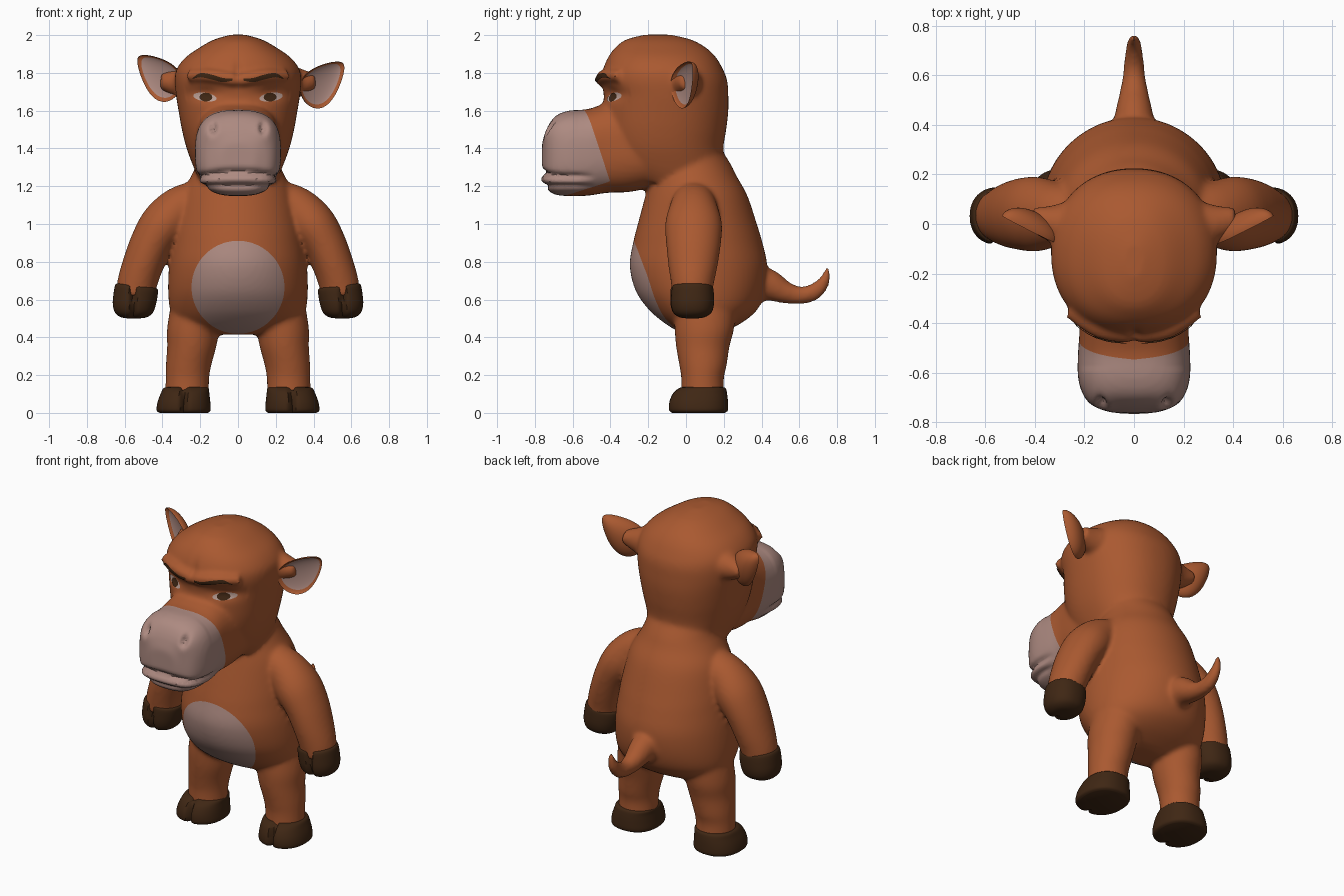
import bpy, bmesh, math
from mathutils import Vector
from mathutils.bvhtree import BVHTree

if "Cube" in bpy.data.objects:
    bpy.data.objects.remove(bpy.data.objects["Cube"])


def material(name, rgb):
    m = bpy.data.materials.new(name)
    m.diffuse_color = (*rgb, 1)
    m.use_nodes = True
    m.node_tree.nodes["Principled BSDF"].inputs["Base Color"].default_value = m.diffuse_color
    return m


BROWN = material("brown_hide", (0.40, 0.10, 0.03))
PINK = material("dusty_pink", (0.42, 0.255, 0.22))
DARK = material("dark_hoof", (0.05, 0.02, 0.007))
PALE = material("eye_pale", (0.52, 0.36, 0.31))


def finish(bm, name, mats):
    me = bpy.data.meshes.new(name)
    bm.to_mesh(me)
    bm.free()
    ob = bpy.data.objects.new(name, me)
    bpy.context.collection.objects.link(ob)
    for m in mats:
        me.materials.append(m)
    return ob


def resample(rows, k=4):
    """Smooth curve through rows of numbers."""
    out = []
    for i in range(len(rows) - 1):
        p = [rows[max(0, min(len(rows) - 1, i + j))] for j in (-1, 0, 1, 2)]
        for s in range(k):
            t = s / k
            out.append([0.5 * (2*b + (c-a)*t + (2*a-5*b+4*c-d)*t*t + (3*b-a-3*c+d)*t**3)
                        for a, b, c, d in zip(*p)])
    return out + [list(rows[-1])]


def loft(bm, rings, e=2.0, n=64):
    """Skin closed rings given as (centre, half axis U, half axis V)."""
    loops = []
    for c, u, v in rings:
        loop = []
        for i in range(n):
            a = 2 * math.pi * i / n
            cs, sn = math.cos(a), math.sin(a)
            loop.append(bm.verts.new(Vector(c) + Vector(u) * math.copysign(abs(cs) ** (2/e), cs)
                                     + Vector(v) * math.copysign(abs(sn) ** (2/e), sn)))
        loops.append(loop)
    for a, b in zip(loops, loops[1:]):
        for i in range(n):
            bm.faces.new((a[i], a[(i+1) % n], b[(i+1) % n], b[i]))
    bm.faces.new(loops[0])
    bm.faces.new(loops[-1])


def stack(bm, rows, e=2.0, s=1):
    """Rows of z, centre x, half width, front y, back y."""
    loft(bm, [((s*x, (f+b)/2, z), (r, 0, 0), (0, (b-f)/2, 0))
              for z, x, r, f, b in resample(rows)], e)


def tube(bm, rows, side, s=1):
    """Rows of x, y, z, radius, radius along the side vector."""
    rows = resample(rows)
    pts = [Vector((s*r[0], r[1], r[2])) for r in rows]
    side = Vector(side)
    rings = []
    for i, r in enumerate(rows):
        d = pts[min(i+1, len(pts)-1)] - pts[max(i-1, 0)]
        u = d.cross(side).normalized()
        rings.append((pts[i], u * r[3], side * r[4]))
    loft(bm, rings)


bm = bmesh.new()
# torso
stack(bm, [(1.42, 0, .20, -.10, .17), (1.32, 0, .22, -.17, .235), (1.25, 0, .25, -.19, .27),
           (1.15, 0, .30, -.215, .325), (1.0, 0, .335, -.255, .375), (.9, 0, .35, -.28, .405),
           (.78, 0, .365, -.298, .43), (.65, 0, .37, -.268, .42), (.55, 0, .36, -.2, .38),
           (.48, 0, .33, -.12, .30), (.43, 0, .25, -.04, .2), (.415, 0, .12, 0, .15)])
# skull
stack(bm, [(2.002, 0, .04, -.22, -.08), (1.975, 0, .13, -.32, .03), (1.93, 0, .21, -.378, .11),
           (1.88, 0, .28, -.415, .16), (1.82, 0, .325, -.44, .195), (1.76, 0, .335, -.45, .218),
           (1.68, 0, .328, -.435, .224), (1.6, 0, .315, -.44, .224), (1.5, 0, .297, -.44, .213),
           (1.4, 0, .272, -.42, .197), (1.3, 0, .235, -.38, .2), (1.22, 0, .2, -.28, .2)], 2.2)
# muzzle and jaw: y, bottom, top, half width
loft(bm, [((0, y, (a+b)/2), (r, 0, 0), (0, 0, (b-a)/2)) for y, a, b, r in resample(
    [(-.15, 1.2, 1.66, .235), (-.3, 1.17, 1.66, .23), (-.42, 1.165, 1.64, .22),
     (-.52, 1.15, 1.608, .226), (-.62, 1.148, 1.6, .226), (-.69, 1.155, 1.572, .205),
     (-.735, 1.185, 1.51, .165), (-.762, 1.26, 1.43, .09)])], 2.7)
# brow ridge
tube(bm, [(-.26, -.35, 1.785, .03, .03), (-.14, -.425, 1.785, .036, .036), (0, -.445, 1.765, .036, .036),
          (.14, -.425, 1.785, .036, .036), (.26, -.35, 1.785, .03, .03)], (0, 0, 1))
# tail
tube(bm, [(0, .34, .69, .11, .1), (0, .44, .675, .085, .078), (0, .52, .64, .06, .06),
          (0, .6, .622, .047, .045), (0, .67, .637, .045, .038), (0, .72, .68, .036, .03),
          (0, .743, .73, .022, .022), (0, .75, .775, .008, .008)], (1, 0, 0))
for s in (-1, 1):
    # leg
    stack(bm, [(.6, .2, .15, -.06, .27), (.45, .235, .14, -.06, .255), (.35, .245, .13, -.052, .23),
               (.25, .262, .12, -.035, .215), (.18, .268, .115, -.025, .2),
               (.08, .27, .115, -.027, .203)], s=s)
    # arm
    tube(bm, [(.2, .04, 1.16, .08, .1), (.3, .04, 1.09, .115, .125), (.39, .04, 1.0, .125, .15),
              (.455, .04, .9, .115, .145), (.505, .037, .78, .108, .13),
              (.535, .034, .68, .105, .112), (.54, .033, .62, .1, .105)], (0, 1, 0), s)
    # ear root
    tube(bm, [(.24, .0, 1.75, .1, .1), (.33, .0, 1.75, .075, .075), (.41, .015, 1.755, .04, .05)],
         (0, 1, 0), s)
bmesh.ops.recalc_face_normals(bm, faces=bm.faces)
rough = finish(bm, "rough_body", [])

# fuse the parts into one skin
mod = rough.modifiers.new("fuse", 'REMESH')
mod.mode, mod.voxel_size = 'VOXEL', 0.013
mod = rough.modifiers.new("soften", 'SMOOTH')
mod.factor, mod.iterations = 0.5, 7
skin = bpy.data.meshes.new_from_object(rough.evaluated_get(bpy.context.evaluated_depsgraph_get()))
bpy.data.objects.remove(rough)
bm = bmesh.new()
bm.from_mesh(skin)
bpy.data.meshes.remove(skin)
bm.normal_update()


def bump(a, wa, b=0, wb=1):
    return math.exp(-(a / wa) ** 2 - (b / wb) ** 2)


# sculpt mouth, nostrils and eye sockets
moves = []
for v in bm.verts:
    x, y, z = v.co
    if y < -.3 and z > 1.1:
        ax, d = abs(x), 0
        if y < -.48:
            fade = min(1, (-.48 - y) / .1)
            d -= fade * (.024 * bump(z - 1.275 + .6*x*x, .018) + .012 * bump(z - 1.2, .012))
            d += fade * .012 * bump(z - 1.237, .02)
        if y < -.58:
            d += .014 * bump(ax - .14, .05, z - 1.49, .06) - .035 * bump(ax - .13, .016, z - 1.505, .028)
        d -= .02 * bump(ax - .175, .075, z - 1.69, .035)
        d -= .012 * bump(x, .02, z - 1.8, .06)
        moves.append((v, v.normal * d))
for v, d in moves:
    v.co += d


def muzzle_edge(p):
    return p.y + .41 + .33 * (p.z - 1.25) + 3.5 * max(0, 1.225 - p.z) + .1 * max(0, .2 - abs(p.x)) * (p.z > 1.4)


def belly_edge(p):
    return max(math.hypot(p.x, p.z - .665) - .246, p.y)


# cut clean colour borders into the skin
for edge_rule in (muzzle_edge, belly_edge):
    new = []
    for e in list(bm.edges):
        a, b = edge_rule(e.verts[0].co), edge_rule(e.verts[1].co)
        if a * b < 0 and (edge_rule is belly_edge or e.verts[0].co.z > 1.1):
            new.append(bmesh.utils.edge_split(e, e.verts[0], a / (a - b))[1])
    bmesh.ops.connect_verts(bm, verts=new)
for f in bm.faces:
    c = f.calc_center_median()
    f.material_index = int((c.z > 1.1 and muzzle_edge(c) < 0) or belly_edge(c) < 0)
bm.normal_update()
tree = BVHTree.FromBMesh(bm)
finish(bm, "body", [BROWN, PINK])


def decal(name, grid, mat, lift):
    """Thin sheet laid on the face from a grid of (x, z) points."""
    bm = bmesh.new()
    rows = []
    for row in grid:
        rows.append([])
        for x, z in row:
            hit = tree.ray_cast(Vector((x, -2, z)), Vector((0, 1, 0)))[0]
            rows[-1].append(bm.verts.new((x, hit.y - lift, z)))
    for a, b in zip(rows, rows[1:]):
        for i in range(len(a) - 1):
            bm.faces.new((a[i], a[i+1], b[i+1], b[i]))
    bmesh.ops.remove_doubles(bm, verts=bm.verts, dist=1e-5)
    finish(bm, name, [mat])


def disc(cx, cz, rx, rz, tilt):
    return [[(cx + r*rx*math.cos(a), cz + r*rz*math.sin(a) + tilt*r*rx*math.cos(a))
             for a in [math.pi * i / 12 for i in range(25)]] for r in (.02, .35, .7, 1)]


for s, side in ((-1, "left"), (1, "right")):
    # eyes and brows
    decal(side + "_eye", disc(s*.175, 1.672, .062, .023, s*.12), PALE, .004)
    decal(side + "_iris", disc(s*.17, 1.672, .034, .023, 0), DARK, .007)
    brow = resample([(.03, 1.765, .006), (.08, 1.762, .011), (.14, 1.778, .013),
                     (.2, 1.788, .011), (.24, 1.77, .003)])
    decal(side + "_brow", [[(s*x, z + k*h) for x, z, h in brow] for k in (-1, 0, 1)], DARK, .006)

    # foot hoof with a cleft at the front
    bm = bmesh.new()
    stack(bm, [(0, .287, .128, -.075, .205), (.015, .288, .143, -.092, .222), (.06, .286, .139, -.09, .222),
               (.105, .28, .128, -.07, .217), (.13, .275, .12, -.04, .21), (.137, .272, .1, -.02, .195)], 2.3, s)
    for v in bm.verts:
        if v.co.y < .03:
            v.co.y += .04 * bump(abs(v.co.x) - .287, .014)
        v.co.z = max(0, v.co.z)
    bmesh.ops.recalc_face_normals(bm, faces=bm.faces)
    finish(bm, side + "_foot_hoof", [DARK])

    # hand hoof
    bm = bmesh.new()
    stack(bm, [(.675, .535, .1, -.065, .13), (.665, .537, .113, -.08, .143), (.62, .543, .116, -.084, .148),
               (.57, .55, .113, -.083, .147), (.53, .552, .1, -.07, .134), (.507, .552, .07, -.04, .1),
               (.5, .552, .03, 0, .06)], 2.2, s)
    for v in bm.verts:
        if v.co.y < .0:
            v.co.y += .03 * bump(abs(v.co.x) - .555, .014)
        v.co.z += .12 * (abs(v.co.x) - .545) * max(0, (v.co.z - .5) / .17)
    bmesh.ops.recalc_face_normals(bm, faces=bm.faces)
    finish(bm, side + "_hand_hoof", [DARK])

    # cupped ear with a pink lining
    bm = bmesh.new()
    bmesh.ops.create_uvsphere(bm, u_segments=40, v_segments=24, radius=1)
    for f in bm.faces:
        c = f.calc_center_median()
        f.material_index = int(c.z > 0 and math.hypot(c.x, c.y) < .84)
    long = Vector((.68, .3, .67)).normalized()
    out = Vector((.5, -.85, -.05))
    out = (out - long * out.dot(long)).normalized()
    wide = out.cross(long)
    mid = Vector((.45, -.005, 1.75)) if s > 0 else Vector((.42, -.005, 1.785))
    for v in bm.verts:
        l, w, n = v.co
        n = -.45 * n if n > 0 else n
        p = mid + long * l * .15 + wide * w * .098 * (1 - .4 * l) + out * (n * .07 + .012)
        v.co = (s * p.x, p.y, p.z)
    bmesh.ops.recalc_face_normals(bm, faces=bm.faces)
    finish(bm, side + "_ear", [BROWN, PINK])

for ob in bpy.context.collection.objects:
    ob.select_set(True)
    bpy.context.view_layer.objects.active = ob
bpy.ops.object.shade_smooth_by_angle(angle=math.radians(45))
